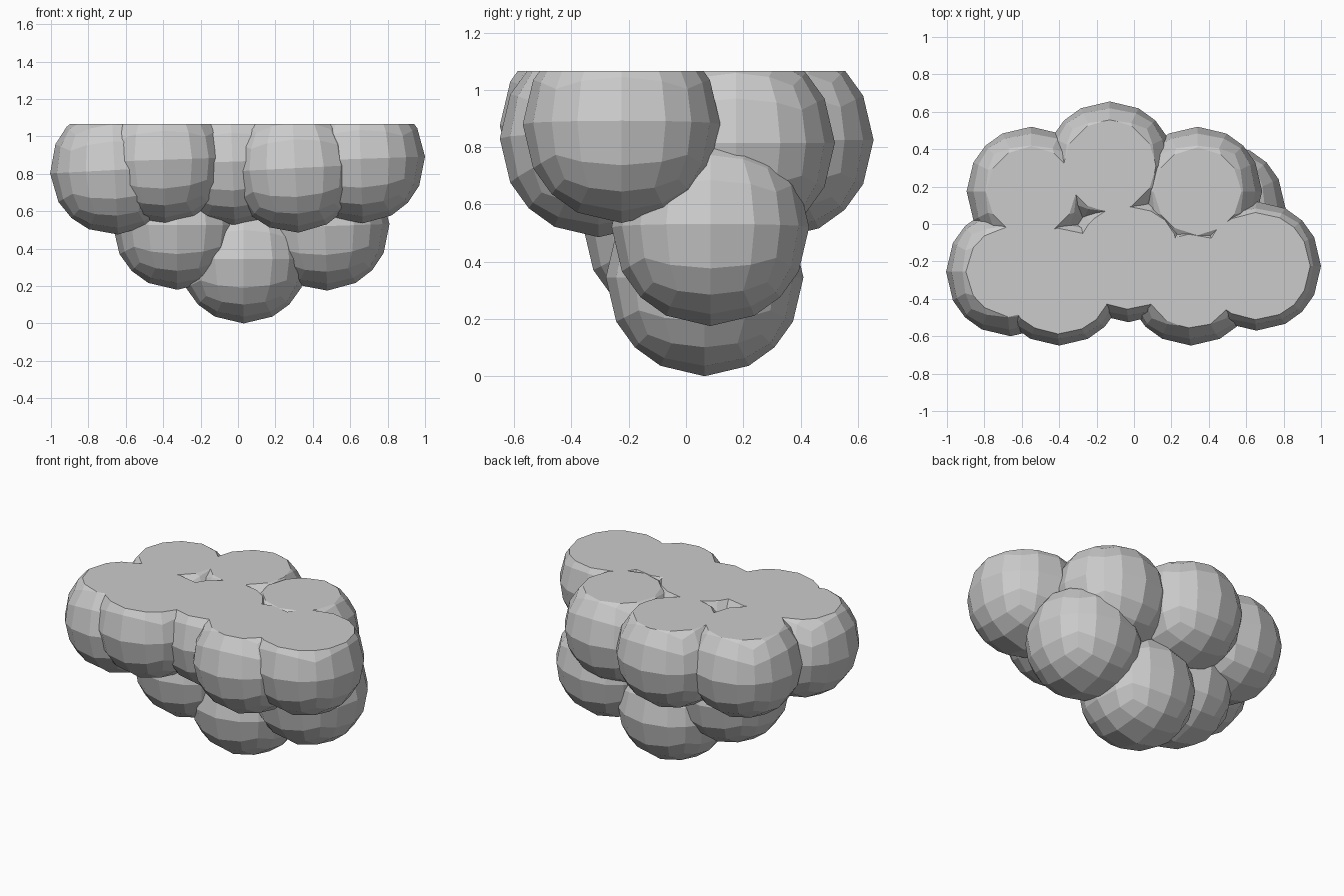
import bpy, bmesh
from math import radians
from mathutils import Matrix

if "Cube" in bpy.data.objects:
    bpy.data.objects.remove(bpy.data.objects["Cube"])

R = 0.345      # ball radius
TOP = 1.065    # level of the flat cut


def ball(name, x, y, z, tilt=(0, 0, 0)):
    """Cube-based sphere, sliced flat where it passes the top level."""
    bm = bmesh.new()
    bmesh.ops.create_cube(bm, size=2)
    bmesh.ops.subdivide_edges(bm, edges=bm.edges[:], cuts=3, use_grid_fill=True)
    for v in bm.verts:
        v.co = v.co.normalized() * R
    for angle, axis in zip(tilt, "XYZ"):
        bm.transform(Matrix.Rotation(radians(angle), 4, axis))
    bm.transform(Matrix.Translation((x, y, z)))
    if z + R > TOP:
        cut = bmesh.ops.bisect_plane(
            bm, geom=bm.verts[:] + bm.edges[:] + bm.faces[:],
            plane_co=(0, 0, TOP), plane_no=(0, 0, 1), clear_outer=True)
        rim = [g for g in cut["geom_cut"] if isinstance(g, bmesh.types.BMEdge)]
        bmesh.ops.contextual_create(bm, geom=rim)
    bmesh.ops.recalc_face_normals(bm, faces=bm.faces[:])
    mesh = bpy.data.meshes.new(name)
    bm.to_mesh(mesh)
    bm.free()
    bpy.context.collection.objects.link(bpy.data.objects.new(name, mesh))


# Upper front row, left to right
ball("front_ball_far_left", -0.66, -0.255, 0.82, (0, -3, 0))
ball("front_ball_left", -0.40, -0.305, 0.875, (0, -2, 0))
ball("front_ball_middle", -0.03, -0.18, 0.865, (0, -2, 0))
ball("front_ball_right", 0.305, -0.305, 0.83, (0, -3, 0))
ball("front_ball_far_right", 0.655, -0.225, 0.88, (0, -2, 0))

# Upper back row
ball("back_ball_left", -0.55, 0.175, 0.82)
ball("back_ball_middle", -0.13, 0.31, 0.825)
ball("back_ball_right", 0.34, 0.175, 0.815)

# Lower tier and bottom ball
ball("lower_ball_left", -0.325, -0.015, 0.525)
ball("lower_ball_right", 0.465, 0.085, 0.52, (0, -2, 0))
ball("bottom_ball", 0.03, 0.065, 0.345)
